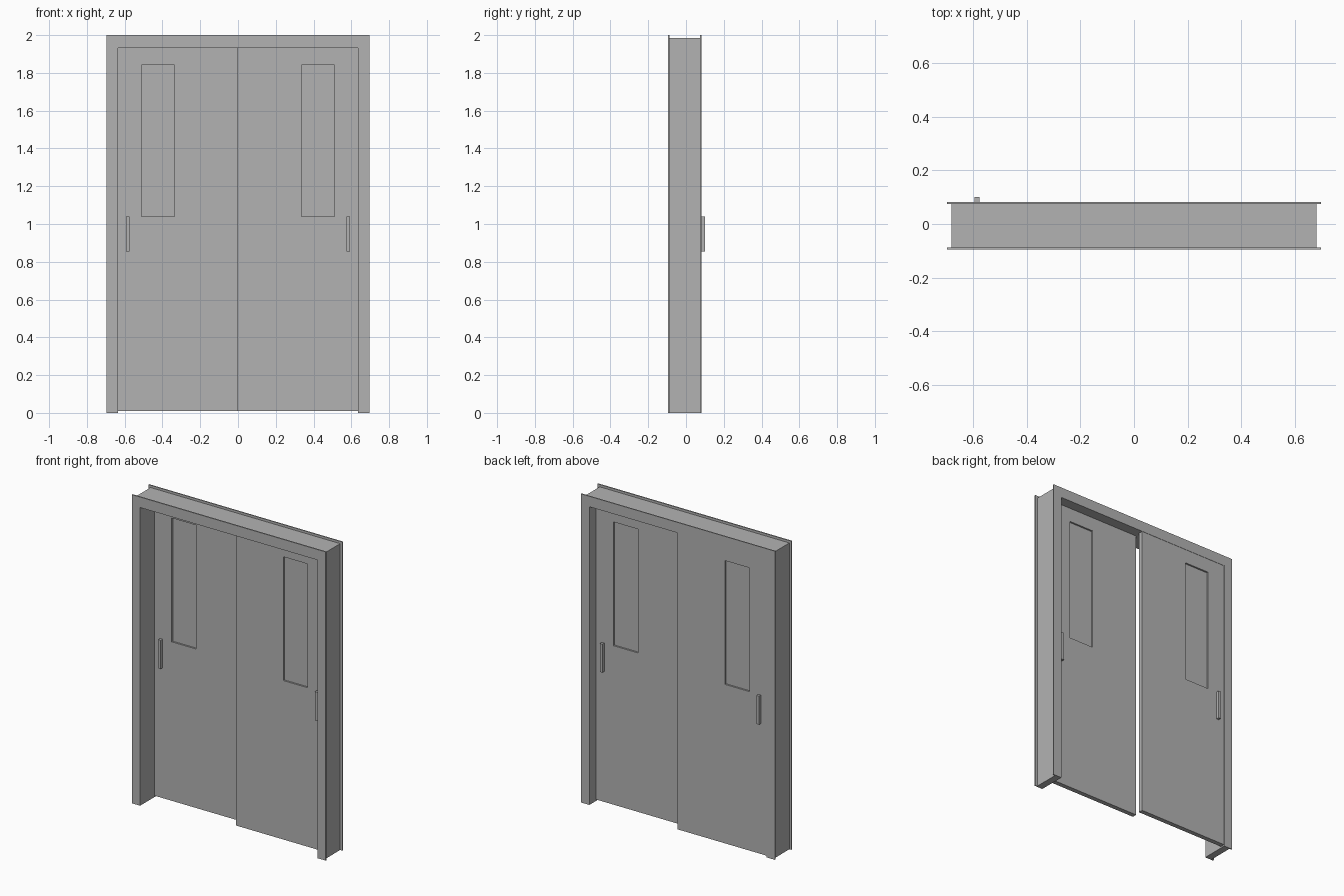
import bpy

cube = bpy.data.objects.get("Cube")
if cube:
    bpy.data.objects.remove(cube, do_unlink=True)

grey = bpy.data.materials.new("plain grey")
grey.use_nodes = True
colour = (0.45, 0.45, 0.45, 1)
grey.diffuse_color = colour
grey.node_tree.nodes["Principled BSDF"].inputs["Base Color"].default_value = colour


def solid(name, verts, faces):
    mesh = bpy.data.meshes.new(name)
    mesh.from_pydata(verts, [], faces)
    mesh.materials.append(grey)
    obj = bpy.data.objects.new(name, mesh)
    bpy.context.collection.objects.link(obj)
    return obj


def extrude_y(name, outline, y0, y1):
    """Solid from a counter-clockwise (x, z) outline as seen from the front."""
    n = len(outline)
    verts = [(x, y, z) for y in (y0, y1) for x, z in outline]
    faces = [tuple(range(n)), tuple(reversed(range(n, 2 * n)))]
    faces += [(i, i + n, (i + 1) % n + n, (i + 1) % n) for i in range(n)]
    return solid(name, verts, faces)


def box(name, x, y, z):
    x0, x1 = sorted(x)
    return extrude_y(name, [(x0, z[0]), (x1, z[0]), (x1, z[1]), (x0, z[1])], *y)


def portal(name, half, top, y0, y1):
    """Upside-down U around the door opening."""
    w, h = OPENING
    return extrude_y(name, [(-half, 0), (-w, 0), (-w, h), (w, h), (w, 0),
                            (half, 0), (half, top), (-half, top)], y0, y1)


def cut(target, cutter):
    mod = target.modifiers.new("window opening", "BOOLEAN")
    mod.operation, mod.solver, mod.object = "DIFFERENCE", "EXACT", cutter
    bpy.context.view_layer.objects.active = target
    bpy.ops.object.modifier_apply(modifier=mod.name)
    bpy.data.objects.remove(cutter, do_unlink=True)


OPENING = (0.635, 1.932)
FRONT, BACK = -0.095, 0.082

# Frame: lining with a wider trim on each face
portal("frame_lining", 0.68, 1.985, FRONT + 0.008, BACK - 0.007)
portal("front_trim", 0.695, 2.0, FRONT, FRONT + 0.008)
portal("back_trim", 0.695, 2.0, BACK - 0.007, BACK)

# Two sliding leaves, staggered in depth
THICK, RECESS, GRIP = 0.03, 0.011, 0.02
for side, s, y0 in (("left", 1, -0.015), ("right", -1, 0.05)):
    y1 = y0 + THICK
    leaf = box(side + "_door", (-0.004 * s, 0.635 * s), (y0, y1), (0.01, OPENING[1]))
    win_x, win_z = (0.335 * s, 0.51 * s), (1.04, 1.842)
    cut(leaf, box("cutter", win_x, (y0 - 0.1, y1 + 0.1), win_z))
    box(side + "_window_pane", win_x, (y0 + RECESS, y1 - RECESS), win_z)
    # Pull handles on both faces
    for face, ya, yb in (("front", y0 - GRIP, y0), ("back", y1, y1 + GRIP)):
        box(f"{side}_{face}_handle", (0.575 * s, 0.593 * s), (ya, yb), (0.855, 1.04))
